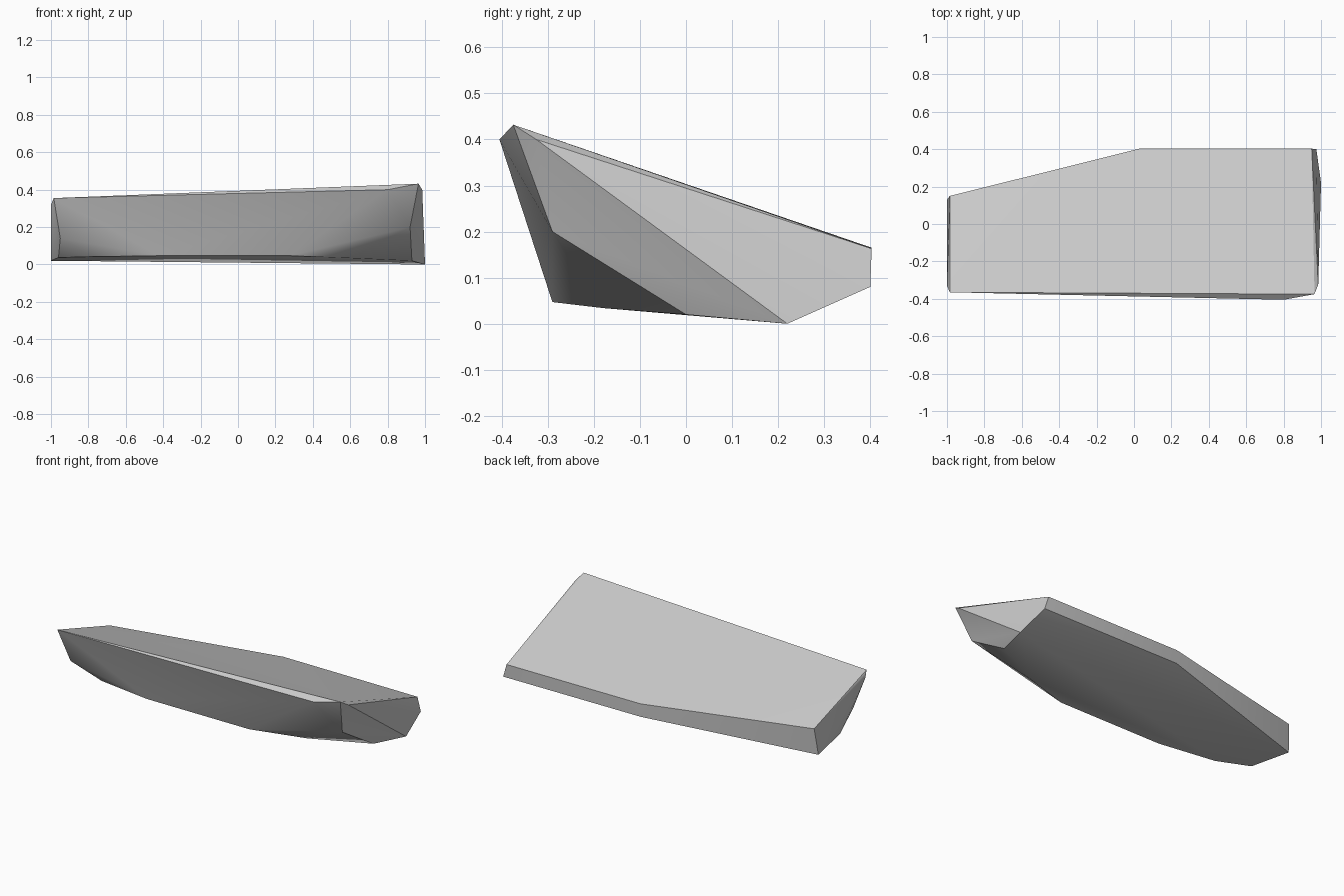
import bpy, bmesh, math

cube = bpy.data.objects.get("Cube")
if cube:
    bpy.data.objects.remove(cube, do_unlink=True)

# Stone colour
stone = bpy.data.materials.new("stone_grey")
stone.use_nodes = True
grey = (0.6, 0.6, 0.6, 1)
stone.diffuse_color = grey
stone.node_tree.nodes["Principled BSDF"].inputs["Base Color"].default_value = grey

# Corners of the sloping upper face, running round from the high front end
top_rim = [(.965, -.375, .432), (.8, -.405, .4), (-.985, -.365, .355),
           (-.985, .15, .185), (.03, .403, .165), (.95, .403, .163)]
# Chipped corners of the two ends
end_chips = [(.985, -.325, .4), (.92, -.29, .2), (.975, .4, .08),
             (-1, -.33, .32), (-.95, -.285, .14)]
# Corners of the shallow underside
underside = [(1, .22, 0), (.93, 0, .02), (.6, -.18, .034), (.28, -.29, .047),
             (-.42, -.29, .047), (-.775, -.23, .042), (-.96, -.14, .037),
             (-1, .13, .02), (.03, .4, .083)]

# Faceted slab wrapped tightly round its corners
bm = bmesh.new()
for co in top_rim + end_chips + underside:
    bm.verts.new(co)
hull = bmesh.ops.convex_hull(bm, input=bm.verts)
loose = [v for v in bm.verts if not v.link_faces]
bmesh.ops.delete(bm, geom=loose, context='VERTS')
bmesh.ops.recalc_face_normals(bm, faces=bm.faces)
mesh = bpy.data.meshes.new("rock_slab")
bm.to_mesh(mesh)
bm.free()
mesh.materials.append(stone)

slab = bpy.data.objects.new("rock_slab", mesh)
bpy.context.collection.objects.link(slab)
bpy.ops.object.select_all(action='DESELECT')
slab.select_set(True)
bpy.context.view_layer.objects.active = slab
bpy.ops.object.shade_smooth_by_angle(angle=math.radians(30))
